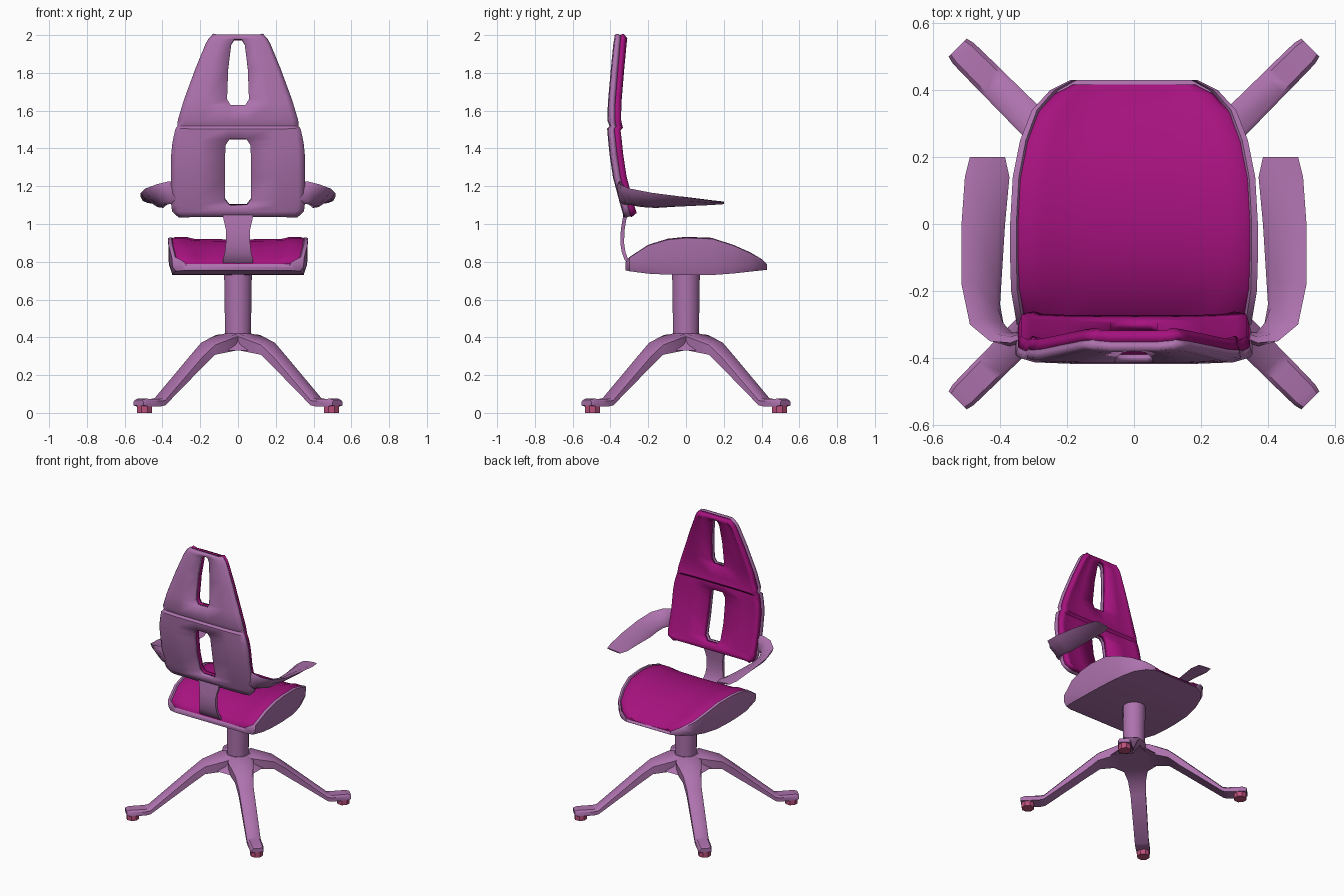
import bpy, bmesh, math
from mathutils import Vector, Matrix

if "Cube" in bpy.data.objects:
    bpy.data.objects.remove(bpy.data.objects["Cube"])


def material(name, rgb):
    m = bpy.data.materials.new(name)
    m.diffuse_color = (*rgb, 1)
    m.use_nodes = True
    m.node_tree.nodes["Principled BSDF"].inputs["Base Color"].default_value = m.diffuse_color
    return m


PURPLE = material("purple_shell", (0.42, 0.17, 0.42))
MAGENTA = material("magenta_fabric", (0.38, 0.006, 0.21))
PINK = material("pink_glide", (0.5, 0.08, 0.2))


def finish(bm, name, mat, angle=40):
    bmesh.ops.recalc_face_normals(bm, faces=bm.faces)
    me = bpy.data.meshes.new(name)
    bm.to_mesh(me)
    bm.free()
    ob = bpy.data.objects.new(name, me)
    bpy.context.collection.objects.link(ob)
    me.materials.append(mat)
    bpy.ops.object.select_all(action='DESELECT')
    ob.select_set(True)
    bpy.context.view_layer.objects.active = ob
    bpy.ops.object.shade_smooth_by_angle(angle=math.radians(angle))
    return ob


def loft(name, sections, mat, angle=40):
    """Skin a list of closed cross-sections and cap both ends."""
    bm = bmesh.new()
    rings = [[bm.verts.new(p) for p in s] for s in sections]
    n = len(rings[0])
    for a, b in zip(rings, rings[1:]):
        for i in range(n):
            j = (i + 1) % n
            bm.faces.new((a[i], a[j], b[j], b[i]))
    bm.faces.new(rings[0])
    bm.faces.new(rings[-1])
    return finish(bm, name, mat, angle)


def cone(name, r1, r2, z0, z1, sides, mat, loc=(0, 0), turn=0):
    bm = bmesh.new()
    bmesh.ops.create_cone(bm, cap_ends=True, segments=sides, radius1=r1, radius2=r2, depth=z1 - z0,
                          matrix=Matrix.Translation((*loc, (z0 + z1) / 2)) @ Matrix.Rotation(turn, 4, 'Z'))
    return finish(bm, name, mat)


# Backrest rows: z, half width, slot half width, back y, opening above this row
BACK = [(1.04, .31, .05, -.330, 0), (1.07, .345, .05, -.338, 0), (1.10, .35, .045, -.347, 1),
        (1.13, .35, .068, -.355, 1), (1.25, .35, .070, -.387, 1), (1.37, .35, .068, -.405, 1),
        (1.42, .345, .065, -.410, 1), (1.45, .34, .045, -.413, 0), (1.50, .328, .05, -.418, 0),
        (1.515, .316, .05, -.405, 0), (1.55, .315, .05, -.416, 0), (1.63, .29, .04, -.414, 1),
        (1.66, .28, .058, -.412, 1), (1.82, .22, .052, -.398, 1), (1.95, .165, .036, -.385, 1),
        (1.975, .15, .02, -.381, 0), (2.0, .125, .02, -.377, 0)]


def back_sheet(name, offset, inset, thick, mat):
    bm = bmesh.new()
    rows = []
    for z, w, s, y, _ in BACK:
        w -= inset
        z = min(max(z, 1.04 + inset), 2.0 - inset * .5)
        half = [(s, 0), ((s + w) / 2, 0), (s * .12 + w * .88, .004), (w, .014)]
        cols = [(-x, d) for x, d in reversed(half)] + half
        rows.append([bm.verts.new((x, y + offset + d, z)) for x, d in cols])
    for k, (a, b) in enumerate(zip(rows, rows[1:])):
        for i in range(7):
            if i == 3 and BACK[k][4]:
                continue
            bm.faces.new((a[i], a[i + 1], b[i + 1], b[i]))
    ob = finish(bm, name, mat)
    mod = ob.modifiers.new("thickness", 'SOLIDIFY')
    mod.thickness = thick
    mod.offset = 0
    return ob


back_sheet("backrest_shell", .013, 0, .026, PURPLE)
back_sheet("backrest_cushion", .042, .008, .034, MAGENTA)

# Seat stations: y, half width, rim z, bottom z
SEAT = [(-.32, .30, .80, .755), (-.30, .35, .825, .75), (-.20, .367, .89, .737), (-.10, .37, .92, .732),
        (0, .37, .93, .73), (.14, .362, .925, .73), (.25, .34, .89, .738), (.34, .305, .85, .748),
        (.40, .25, .815, .754), (.43, .19, .785, .758)]
shell, cushion = [], []
for y, w, t, b in SEAT:
    half = [(w * .9, t - .025), (w * .95, t), (w, t - .004), (w * .99, b * .7 + t * .3), (w * .94, b)]
    shell.append([(x, y, z) for x, z in half] + [(-x, y, z) for x, z in reversed(half)])
    half = [(0, t - .012), (w * .35, t - .010), (w * .64, t - .008), (w * .74, t + .002),
            (w * .9, t + .002), (w * .95, t - .01), (w * .92, t - .028)]
    cy = y * .97
    cushion.append([(x, cy, z) for x, z in half] + [(-x, cy, z) for x, z in reversed(half[1:])])
loft("seat_shell", shell, PURPLE)
loft("seat_cushion", cushion, MAGENTA)

# Bracket joining seat and backrest
loft("back_bracket", [[(-w, y - .01, z), (w, y - .01, z), (w, y + .01, z), (-w, y + .01, z)]
                      for z, y, w in [(1.07, -.32, .085), (1.03, -.325, .078), (.97, -.335, .064),
                                      (.90, -.338, .064), (.85, -.33, .07), (.81, -.315, .08),
                                      (.775, -.28, .08)]], PURPLE)

# Armrests: twisted straps given by upper edge, lower edge and half thickness
ARM = [((.32, -.335, 1.225), (.32, -.335, 1.11), .014), ((.37, -.355, 1.225), (.365, -.335, 1.105), .015),
       ((.43, -.35, 1.21), (.39, -.295, 1.10), .015), ((.49, -.30, 1.188), (.40, -.24, 1.09), .015),
       ((.515, -.18, 1.165), (.395, -.16, 1.085), .014), ((.515, 0, 1.142), (.385, 0, 1.095), .011),
       ((.505, .14, 1.122), (.372, .14, 1.104), .007), ((.49, .20, 1.117), (.385, .20, 1.107), .004)]
for side, s in (("left", -1), ("right", 1)):
    secs = []
    for i, (u, l, t) in enumerate(ARM):
        u, l = Vector(u), Vector(l)
        p, q = ARM[max(i - 1, 0)], ARM[min(i + 1, len(ARM) - 1)]
        path = Vector(q[0]) + Vector(q[1]) - Vector(p[0]) - Vector(p[1])
        n = path.cross(u - l).normalized() * t
        pts = [u, u.lerp(l, .2) + n, u.lerp(l, .8) + n, l, u.lerp(l, .8) - n, u.lerp(l, .2) - n]
        secs.append([(v.x * s, v.y, v.z) for v in pts])
    loft(side + "_armrest", secs, PURPLE)

# Column and hub
cone("column", .070, .076, .36, .745, 12, PURPLE, turn=math.pi / 12)
cone("base_hub", .175, .08, .33, .42, 8, PURPLE, turn=math.pi / 8)

# Legs with glides: radius, top z, bottom z, half width
LEG = [(.03, .42, .33, .06), (.10, .413, .33, .085), (.23, .372, .308, .06), (.31, .312, .246, .05),
       (.59, .078, .04, .046), (.62, .074, .035, .046), (.72, .075, .035, .044), (.745, .068, .04, .038)]
for i, name in enumerate(("back_right", "back_left", "front_left", "front_right")):
    a = math.radians(45 + 90 * i)
    rot = Matrix.Rotation(a, 3, 'Z')
    secs = [[rot @ Vector(p) for p in ((r, -w, b), (r, w, b), (r, w, t - .012), (r, w * .75, t),
                                       (r, -w * .75, t), (r, -w, t - .012))] for r, t, b, w in LEG]
    loft(name + "_leg", secs, PURPLE)
    cone(name + "_glide", .043, .043, 0, .04, 8, PINK, (.70 * math.cos(a), .70 * math.sin(a)), math.pi / 8)
